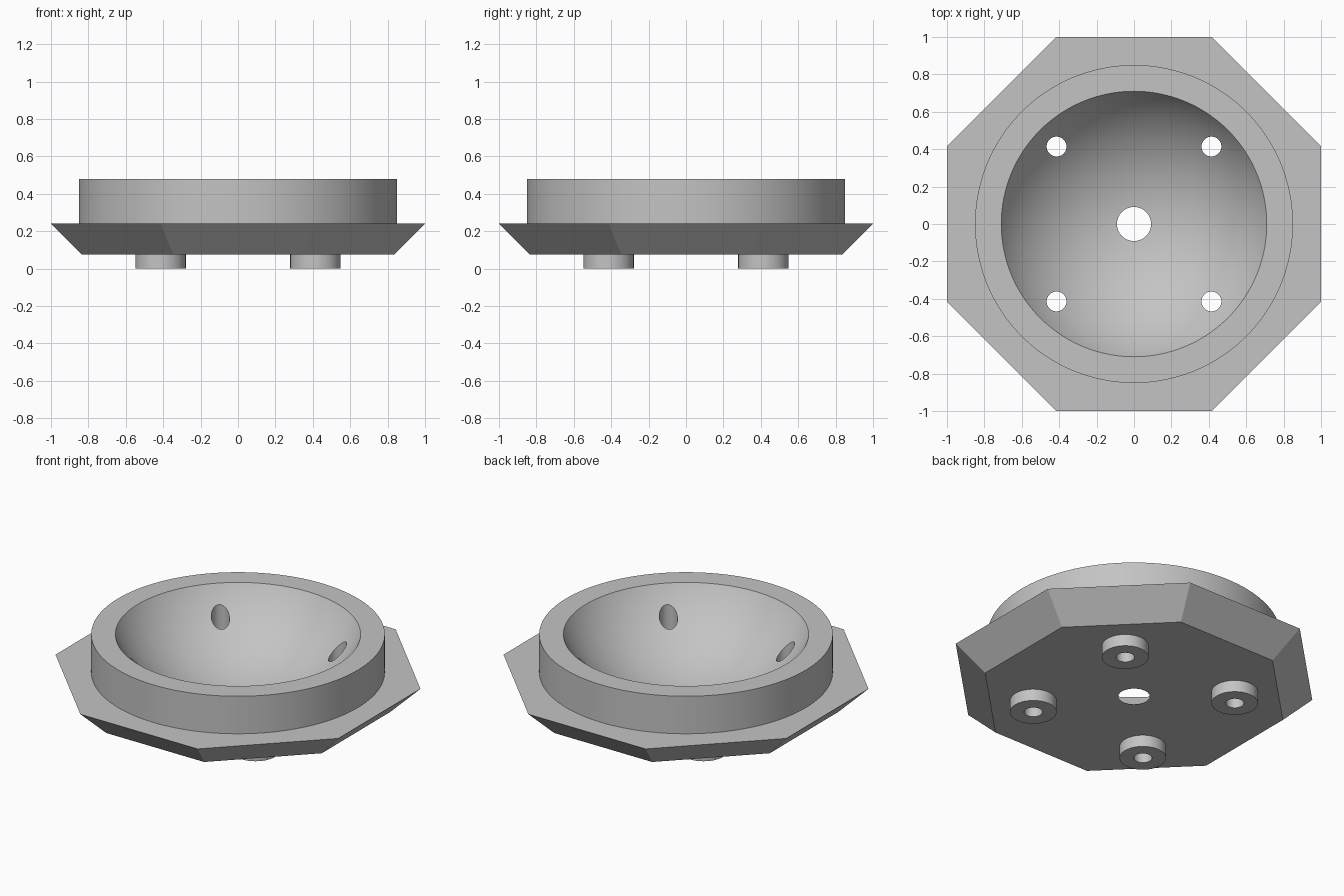
import bpy
import math

cube = bpy.data.objects.get("Cube")
if cube:
    bpy.data.objects.remove(cube, do_unlink=True)

# Main sizes
BASE_Z, FLANGE_Z, RIM_Z = 0.075, 0.24, 0.48
FOOT = 0.414                      # foot offset in x and y
CORNERS = [(sx * FOOT, sy * FOOT) for sx in (-1, 1) for sy in (-1, 1)]

grey = bpy.data.materials.new("plain_grey")
grey.use_nodes = True
colour = (0.55, 0.55, 0.55, 1)
grey.diffuse_color = colour
grey.node_tree.nodes["Principled BSDF"].inputs["Base Color"].default_value = colour


def finish(name):
    obj = bpy.context.object
    obj.name = name
    obj.data.materials.append(grey)
    return obj


def cylinder(name, radius, z0, z1, x=0, y=0, sides=64):
    bpy.ops.mesh.primitive_cylinder_add(
        vertices=sides, radius=radius, depth=z1 - z0, location=(x, y, (z0 + z1) / 2))
    return finish(name)


def combine(target, tool, operation):
    mod = target.modifiers.new(tool.name, "BOOLEAN")
    mod.operation, mod.solver, mod.object = operation, "EXACT", tool
    bpy.context.view_layer.objects.active = target
    bpy.ops.object.modifier_apply(modifier=mod.name)
    bpy.data.objects.remove(tool, do_unlink=True)


# Octagonal flange, tapering downwards at 45 degrees
to_corner = 1 / math.cos(math.pi / 8)
slope = FLANGE_Z - BASE_Z
bpy.ops.mesh.primitive_cone_add(
    vertices=8, radius1=(1 - slope) * to_corner, radius2=to_corner, depth=slope,
    location=(0, 0, (BASE_Z + FLANGE_Z) / 2), rotation=(0, 0, math.pi / 8))
bpy.ops.object.transform_apply(location=True, rotation=True, scale=True)
dish = finish("octagonal_dish")

# Round collar and four feet
combine(dish, cylinder("collar", 0.85, 0.16, RIM_Z, sides=128), "UNION")
for x, y in CORNERS:
    combine(dish, cylinder("foot", 0.135, 0, 0.12, x, y), "UNION")

# Spherical bowl that just reaches the underside
rim_radius = 0.71
ball_z = 0.89
ball_radius = math.hypot(rim_radius, ball_z - RIM_Z)
bpy.ops.mesh.primitive_uv_sphere_add(
    segments=128, ring_count=80, radius=ball_radius, location=(0, 0, ball_z))
combine(dish, finish("bowl_cutter"), "DIFFERENCE")

# Drain hole and screw holes through the feet
combine(dish, cylinder("drain_cutter", 0.091, -0.1, 0.3), "DIFFERENCE")
for x, y in CORNERS:
    combine(dish, cylinder("screw_cutter", 0.053, -0.1, 0.6, x, y, 48), "DIFFERENCE")

# Keep a single material slot and smooth only the round surfaces
dish.data.materials.clear()
dish.data.materials.append(grey)
bpy.ops.object.select_all(action="DESELECT")
dish.select_set(True)
bpy.context.view_layer.objects.active = dish
bpy.ops.object.shade_smooth_by_angle(angle=math.radians(25))
